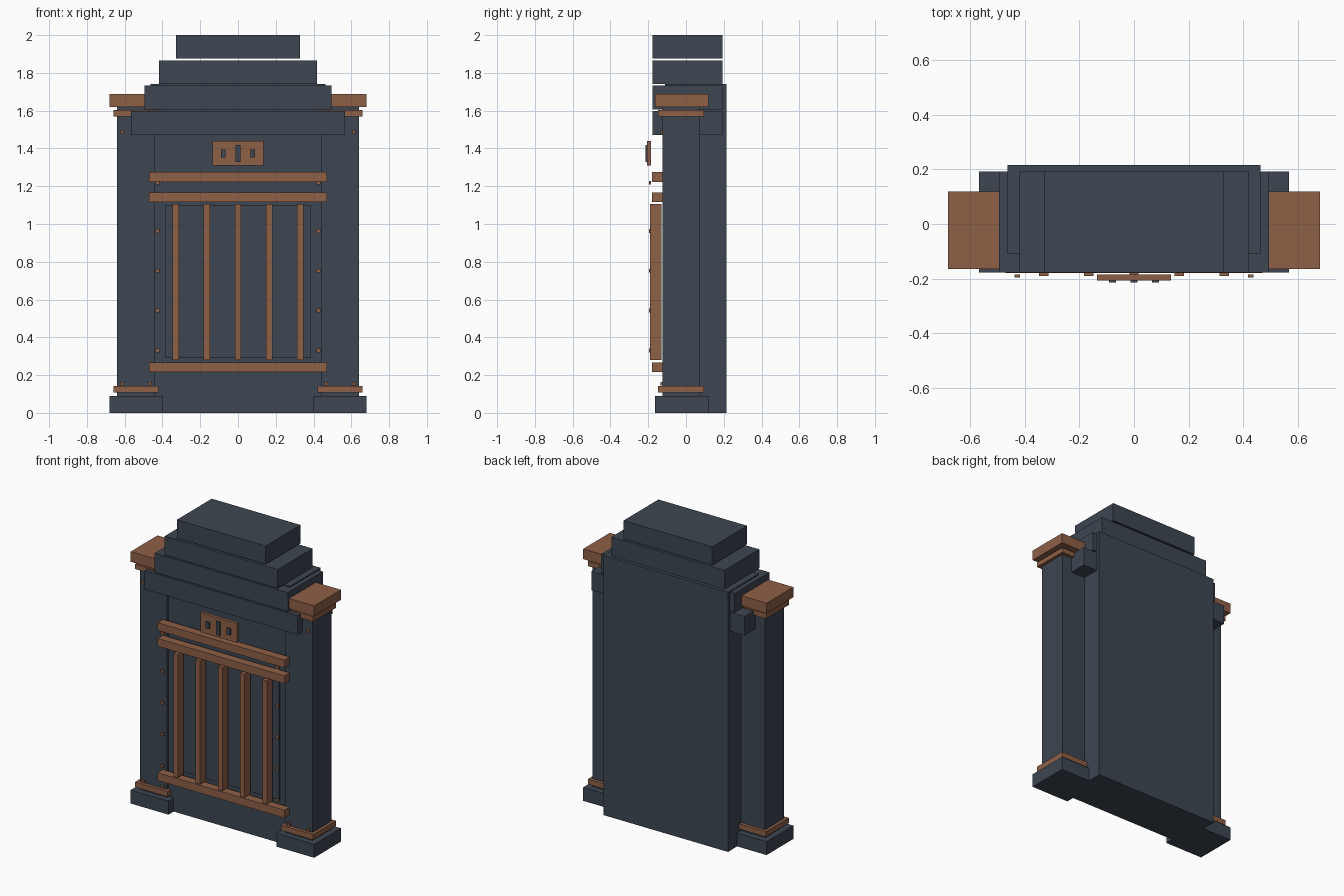
import bpy

if "Cube" in bpy.data.objects:
    bpy.data.objects.remove(bpy.data.objects["Cube"])


def material(name, rgb):
    m = bpy.data.materials.new(name)
    m.diffuse_color = (*rgb, 1)
    m.use_nodes = True
    m.node_tree.nodes["Principled BSDF"].inputs["Base Color"].default_value = m.diffuse_color
    return m


slate = material("slate", (0.047, 0.061, 0.083))
copper = material("copper", (0.27, 0.115, 0.062))


def box(name, x, y, z, mat):
    """Box given by its (min, max) extent on each axis."""
    corners = [(a, b, c) for a in x for b in y for c in z]
    faces = [(0, 1, 3, 2), (4, 6, 7, 5), (0, 4, 5, 1),
             (2, 3, 7, 6), (0, 2, 6, 4), (1, 5, 7, 3)]
    mesh = bpy.data.meshes.new(name)
    mesh.from_pydata(corners, [], faces)
    mesh.materials.append(mat)
    ob = bpy.data.objects.new(name, mesh)
    bpy.context.collection.objects.link(ob)
    return ob


def pair(name, x, y, z, mat):
    """The same box on the right and mirrored on the left."""
    box(name + "_right", x, y, z, mat)
    box(name + "_left", (-x[1], -x[0]), y, z, mat)


def centred(name, half, y, z, mat, cx=0):
    return box(name, (cx - half, cx + half), y, z, mat)


# Main slab and the door panel on its front
centred("back_slab", 0.462, (-0.11, 0.215), (0, 1.74), slate)
centred("door_panel", 0.387, (-0.118, -0.109), (0.29, 1.10), slate)

# Side columns with plinths, rings and caps
pair("plinth", (0.40, 0.68), (-0.165, 0.118), (0, 0.09), slate)
pair("column", (0.44, 0.64), (-0.125, 0.075), (0.09, 1.62), slate)
pair("base_ring", (0.42, 0.66), (-0.147, 0.096), (0.108, 0.143), copper)
pair("top_ring", (0.42, 0.66), (-0.147, 0.096), (1.57, 1.603), copper)
pair("column_cap", (0.40, 0.68), (-0.165, 0.118), (1.62, 1.688), copper)

# Stepped crown
steps = [(0.567, 1.47, 1.597), (0.494, 1.605, 1.732),
         (0.419, 1.74, 1.866), (0.329, 1.877, 2.0)]
for i, (half, low, high) in enumerate(steps):
    centred(f"crown_step_{i + 1}", half, (-0.178, 0.192), (low, high), slate)

# Gate rails and bars
for i, (low, high) in enumerate([(0.216, 0.268), (1.116, 1.168), (1.222, 1.274)]):
    centred(f"rail_{i + 1}", 0.47, (-0.18, -0.124), (low, high), copper)
for i in range(5):
    centred(f"bar_{i + 1}", 0.017, (-0.19, -0.129), (0.28, 1.105), copper,
            cx=(i - 2) * 0.165)

# Plaque with three raised marks
centred("plaque", 0.135, (-0.206, -0.185), (1.31, 1.44), copper)
for i, (cx, half, tall) in enumerate([(-0.078, 0.013, 0.022), (0, 0.013, 0.046),
                                      (0.078, 0.013, 0.022)]):
    centred(f"plaque_mark_{i + 1}", half, (-0.214, -0.204),
            (1.373 - tall, 1.373 + tall), slate, cx=cx)

# Rivets beside the gate and on the columns
for z in (0.33, 0.542, 0.753, 0.963, 1.218):
    pair("gate_rivet", (0.416, 0.437), (-0.195, -0.184), (z - 0.01, z + 0.01), copper)
for z in (0.155, 1.485):
    for x in (0.468, 0.612):
        pair("column_rivet", (x - 0.009, x + 0.009), (-0.136, -0.124),
             (z - 0.009, z + 0.009), copper)
